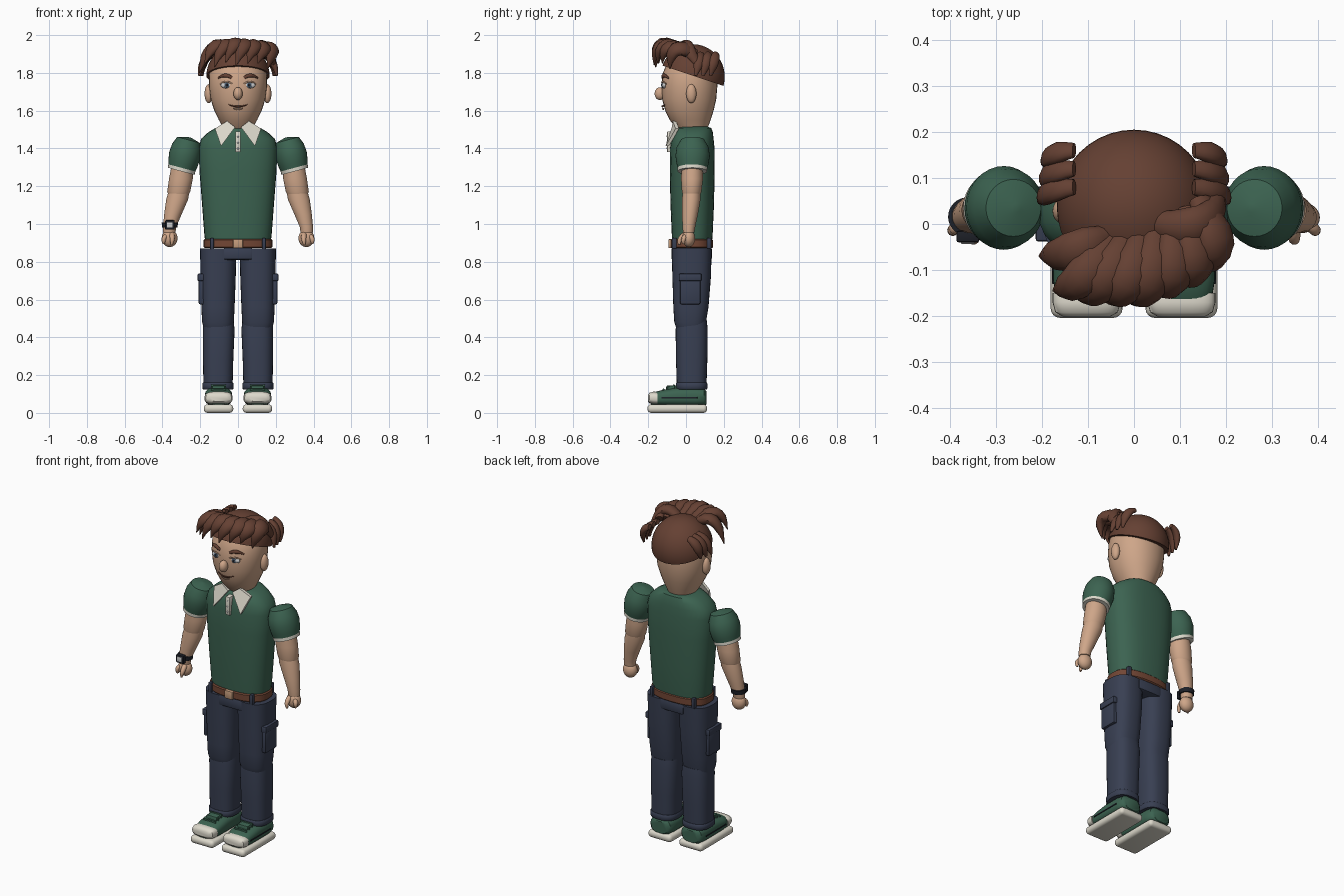
import bpy, bmesh, math
from mathutils import Vector

X, Y, Z = Vector((1, 0, 0)), Vector((0, 1, 0)), Vector((0, 0, 1))


def material(name, r, g, b):
    m = bpy.data.materials.new(name)
    m.diffuse_color = (r, g, b, 1)
    return m


skin = material("skin", 0.62, 0.38, 0.25)
hair = material("hair_brown", 0.13, 0.052, 0.033)
green = material("shirt_green", 0.045, 0.125, 0.082)
cream = material("cream", 0.72, 0.69, 0.60)
navy = material("navy", 0.04, 0.05, 0.085)
leather = material("belt_leather", 0.17, 0.062, 0.035)
dark = material("near_black", 0.012, 0.014, 0.02)
eye_grey = material("eye_grey", 0.62, 0.62, 0.62)
bronze = material("buckle_bronze", 0.55, 0.33, 0.2)
iris_blue = material("iris_blue", 0.10, 0.16, 0.24)


def finish(bm, name, mat):
    bmesh.ops.recalc_face_normals(bm, faces=bm.faces[:])
    me = bpy.data.meshes.new(name)
    bm.to_mesh(me)
    bm.free()
    me.materials.append(mat)
    me.shade_smooth()
    me.set_sharp_from_angle(angle=math.radians(42))
    ob = bpy.data.objects.new(name, me)
    bpy.context.collection.objects.link(ob)
    return ob


def skin_rings(name, rings, mat):
    """Closed solid through equal-length rings of points."""
    bm = bmesh.new()
    loops = [[bm.verts.new(p) for p in ring] for ring in rings]
    n = len(loops[0])
    for a, b in zip(loops, loops[1:]):
        for i in range(n):
            j = (i + 1) % n
            bm.faces.new((a[i], a[j], b[j], b[i]))
    bm.faces.new(loops[0])
    bm.faces.new(loops[-1])
    return finish(bm, name, mat)


def oval(c, u, v, ru, rv, power=2.0, seg=32):
    pts = []
    for i in range(seg):
        a = 2 * math.pi * i / seg
        cu, cv = math.cos(a), math.sin(a)
        pts.append(Vector(c) + u * math.copysign(abs(cu) ** (2 / power), cu) * ru
                   + v * math.copysign(abs(cv) ** (2 / power), cv) * rv)
    return pts


def loft(name, rows, mat, power=2.0, u=X, v=Y):
    """Rows are (x, y, z, radius_u, radius_v)."""
    return skin_rings(name, [oval(r[:3], u, v, r[3], r[4], power) for r in rows], mat)


def tube(name, a, b, c, radii, mat, centre=(0, 0.03, 1.75), flat=0.7, steps=9):
    """Tapered tube along a quadratic curve, flattened away from centre."""
    a, b, c = Vector(a), Vector(b), Vector(c)
    rings = []
    for i in range(steps):
        t = i / (steps - 1)
        p = a * (1 - t) ** 2 + b * 2 * t * (1 - t) + c * t * t
        tan = ((b - a) * (1 - t) + (c - b) * t).normalized()
        side = tan.cross(p - Vector(centre)).normalized()
        k = t * (len(radii) - 1)
        j = min(int(k), len(radii) - 2)
        r = radii[j] + (radii[j + 1] - radii[j]) * (k - j)
        rings.append(oval(p, side, side.cross(tan), r, r * flat, seg=12))
    return skin_rings(name, rings, mat)


def ball(name, c, r, mat):
    bm = bmesh.new()
    bmesh.ops.create_uvsphere(bm, u_segments=28, v_segments=16, radius=1)
    for v in bm.verts:
        v.co = Vector(c) + Vector([v.co[i] * r[i] for i in range(3)])
    return finish(bm, name, mat)


def box(name, lo, hi, mat, bevel=0.004, seg=2):
    bm = bmesh.new()
    bmesh.ops.create_cube(bm, size=1)
    for v in bm.verts:
        v.co = [lo[i] + (hi[i] - lo[i]) * (v.co[i] + 0.5) for i in range(3)]
    bmesh.ops.bevel(bm, geom=bm.edges[:], offset=bevel, segments=seg, profile=0.5, affect='EDGES')
    return finish(bm, name, mat)


# head
loft("head", [(0, .04, 1.47, .06, .06), (0, .032, 1.505, .075, .082), (0, .022, 1.55, .101, .108),
              (0, .018, 1.60, .125, .128), (0, .017, 1.66, .145, .143), (0, .018, 1.73, .154, .148),
              (0, .02, 1.80, .152, .143), (0, .03, 1.86, .13, .125), (0, .03, 1.90, .09, .09),
              (0, .03, 1.92, .03, .03)], skin, 2.1)
ball("nose", (0, -.138, 1.69), (.024, .028, .034), skin)
tube("mouth", (-.05, -.113, 1.632), (0, -.137, 1.612), (.05, -.113, 1.632), (.003, .006, .003), leather)
tube("lower_lip", (-.025, -.118, 1.612), (0, -.124, 1.604), (.025, -.118, 1.612), (.003, .006, .003), skin)

# hair cap, cut along the tilted hairline
bm = bmesh.new()
bmesh.ops.create_uvsphere(bm, u_segments=40, v_segments=24, radius=1)
for v in bm.verts:
    v.co = (v.co.x * .168, .035 + v.co.y * .17, 1.78 + v.co.z * .172)
cut = bmesh.ops.bisect_plane(bm, geom=bm.verts[:] + bm.edges[:] + bm.faces[:], plane_co=(0, 0, 1.797),
                             plane_no=(0, 1 / 3, 1), clear_inner=True)
bmesh.ops.holes_fill(bm, edges=[e for e in bm.edges if e.is_boundary])
finish(bm, "hair_cap", hair)

# swept fringe locks: tip positions, with root and crest derived
tips = [(-.205, -.07, 1.80), (-.175, -.145, 1.85), (-.125, -.16, 1.83), (-.065, -.165, 1.855),
        (-.01, -.168, 1.84), (.05, -.15, 1.85), (.105, -.125, 1.85), (.155, -.085, 1.82)]
for i, (x, y, z) in enumerate(tips):
    t = i / 7
    root = (x * .55 + .06, -.03 + .08 * t * t, 1.90)
    crest = (x + .055, y - .005, 1.985 + .045 * math.sin(math.pi * min(1, t + .1)))
    tube(f"fringe_lock_{i}", root, crest, (x, y, z), (.03, .046, .044, .032, .003), hair)
tube("crown_lock", (.05, 0, 1.92), (.17, -.03, 1.99), (.185, .06, 1.85), (.03, .045, .04, .02), hair)

for s in (-1, 1):
    side = "left" if s > 0 else "right"
    # ears, eyes and brows
    ball(side + "_ear", (s * .155, .028, 1.69), (.022, .027, .05), skin)
    ball(side + "_eye", (s * .062, -.115, 1.735), (.03, .012, .017), eye_grey)
    ball(side + "_iris", (s * .06, -.125, 1.735), (.013, .005, .014), iris_blue)
    ball(side + "_pupil", (s * .06, -.129, 1.736), (.007, .003, .008), dark)
    tube(side + "_eyelid", (s * .03, -.126, 1.742), (s * .062, -.136, 1.764), (s * .094, -.104, 1.742),
         (.003, .005, .003), skin)
    tube(side + "_brow", (s * .033, -.125, 1.774), (s * .07, -.125, 1.80), (s * .105, -.092, 1.772),
         (.008, .011, .004), hair)
    # side tufts
    for k in range(3):
        y = .065 + .04 * k
        tube(f"{side}_tuft_{k}", (s * .13, y + .015, 1.90), (s * .195, y + .01, 1.88),
             (s * (.205 - .008 * k), y - .015, 1.785), (.018, .027, .026, .008), hair)

    # sleeve and trim, leaning outwards
    u = Vector((s * .965, 0, .26))
    loft(side + "_sleeve", [(s * .255, .035, 1.458, .01, .01), (s * .262, .035, 1.445, .062, .062),
                            (s * .272, .035, 1.405, .079, .085), (s * .283, .035, 1.36, .084, .091),
                            (s * .292, .035, 1.32, .079, .085), (s * .30, .034, 1.287, .071, .076)],
         green, 2.0, u)
    loft(side + "_sleeve_trim", [(s * .297, .034, 1.297, .074, .079), (s * .301, .034, 1.279, .073, .078)],
         cream, 2.0, u)
    # arms and hands
    loft(side + "_upper_arm", [(s * .295, .032, 1.32, .055, .055), (s * .302, .032, 1.24, .063, .058),
                               (s * .314, .03, 1.17, .061, .052), (s * .316, .029, 1.15, .05, .045)], skin)
    loft(side + "_forearm", [(s * .312, .03, 1.175, .055, .048), (s * .322, .028, 1.13, .058, .049),
                             (s * .345, .021, 1.05, .046, .042), (s * .362, .015, .985, .035, .034),
                             (s * .364, .014, .955, .033, .03)], skin)
    ball(side + "_hand", (s * .362, .014, .924), (.042, .034, .046), skin)
    tube(side + "_thumb", (s * .35, -.005, .945), (s * .345, -.04, .925), (s * .352, -.035, .89),
         (.014, .014, .012, .006), skin, flat=1)
    tube(side + "_finger", (s * .38, .0, .935), (s * .40, -.02, .925), (s * .392, -.012, .895),
         (.013, .013, .012, .006), skin, flat=1)

    # collar wing
    bm = bmesh.new()
    wing = [(.015, -.075, 1.513), (.058, -.07, 1.545), (.122, -.055, 1.505), (.09, -.108, 1.412)]
    face = bm.faces.new([bm.verts.new((s * x, y, z)) for x, y, z in wing])
    ext = bmesh.ops.extrude_face_region(bm, geom=[face])
    for v in ext["geom"]:
        if isinstance(v, bmesh.types.BMVert):
            v.co.y += .018
    finish(bm, side + "_collar", cream)

    # trouser leg, cuff and cargo pocket
    loft(side + "_thigh", [(s * .105, .03, .87, .096, .106), (s * .105, .03, .72, .093, .102),
                           (s * .106, .026, .56, .088, .093), (s * .106, .022, .48, .084, .084),
                           (s * .105, .024, .45, .077, .076)], navy, 2.6)
    loft(side + "_shin", [(s * .103, .03, .49, .08, .08), (s * .102, .03, .44, .084, .085),
                          (s * .105, .03, .28, .08, .083), (s * .106, .03, .13, .077, .078)], navy, 2.6)
    loft(side + "_cuff", [(s * .106, .03, .125, .079, .08), (s * .106, .03, .13, .083, .084),
                          (s * .106, .03, .155, .083, .084), (s * .106, .03, .16, .079, .08)], navy, 2.6)
    xs = sorted((s * .17, s * .208))
    box(side + "_pocket", (xs[0], -.032, .575), (xs[1], .076, .715), navy, .008)
    xs = sorted((s * .17, s * .214))
    box(side + "_pocket_flap", (xs[0], -.038, .698), (xs[1], .082, .737), navy, .006)
    # belt loops
    for n, y in (("front", -.062), ("back", .122)):
        box(f"{side}_{n}_belt_loop", (s * .138 - .01, y - .012, .865), (s * .138 + .01, y + .012, .927), navy)

    # shoe: sole, upper, toe cap, tongue, laces
    cx = s * .103
    box(side + "_sole", (cx - .078, -.204, 0), (cx + .078, .112, .045), cream, .02, 4)
    loft(side + "_shoe_upper", [(cx, -.185, .07, .05, .025), (cx, -.17, .076, .065, .034),
                                (cx, -.12, .08, .073, .042), (cx, -.05, .085, .073, .05),
                                (cx, .05, .085, .073, .05), (cx, .095, .083, .066, .046),
                                (cx, .108, .08, .05, .035)], green, 2.8, X, Z)
    loft(side + "_toe_cap", [(cx, -.202, .078, .05, .017), (cx, -.192, .079, .068, .028),
                             (cx, -.17, .079, .074, .034), (cx, -.15, .077, .074, .032)], cream, 3, X, Z)
    box(side + "_tongue", (cx - .035, -.105, .11), (cx + .035, -.03, .146), green, .01)
    for k in range(3):
        y = -.125 + .028 * k
        box(f"{side}_lace_{k}", (cx - .04, y, .115), (cx + .04, y + .01, .128 + .011 * k), green, .003)
    xs = sorted((cx + s * .068, cx + s * .0755))
    box(side + "_shoe_stripe", (xs[0], -.13, .076), (xs[1], .06, .084), dark, .002)

# shirt body
loft("shirt_body", [(0, .032, .895, .172, .104), (0, .033, .94, .178, .108), (0, .033, 1.1, .19, .115),
                    (0, .033, 1.28, .204, .119), (0, .033, 1.40, .208, .118), (0, .034, 1.45, .196, .112),
                    (0, .038, 1.485, .158, .104), (0, .042, 1.508, .12, .092), (0, .045, 1.515, .08, .07)],
     green, 2.5)
box("placket", (-.014, -.1, 1.38), (.014, -.05, 1.49), cream, .004)
for k in range(3):
    ball(f"button_{k}", (0, -.1, 1.40 + .032 * k), (.005, .003, .005), eye_grey)

# belt, buckle and trouser seat
loft("belt", [(0, .031, .872, .176, .106), (0, .031, .878, .182, .112), (0, .031, .914, .182, .112),
              (0, .031, .92, .176, .106)], leather, 2.5)
box("buckle", (-.026, -.093, .872), (.026, -.07, .92), bronze, .004)
box("trouser_seat", (-.078, -.078, .81), (.078, .138, .876), navy, .012)

# wristwatch on the right wrist
loft("watch_band", [(-.361, .016, .982, .041, .04), (-.361, .016, 1.008, .043, .042)], dark)
box("watch_case", (-.386, -.04, .97), (-.336, -.015, 1.02), dark, .005)
box("watch_face", (-.376, -.043, .981), (-.346, -.036, 1.009), eye_grey, .001)
